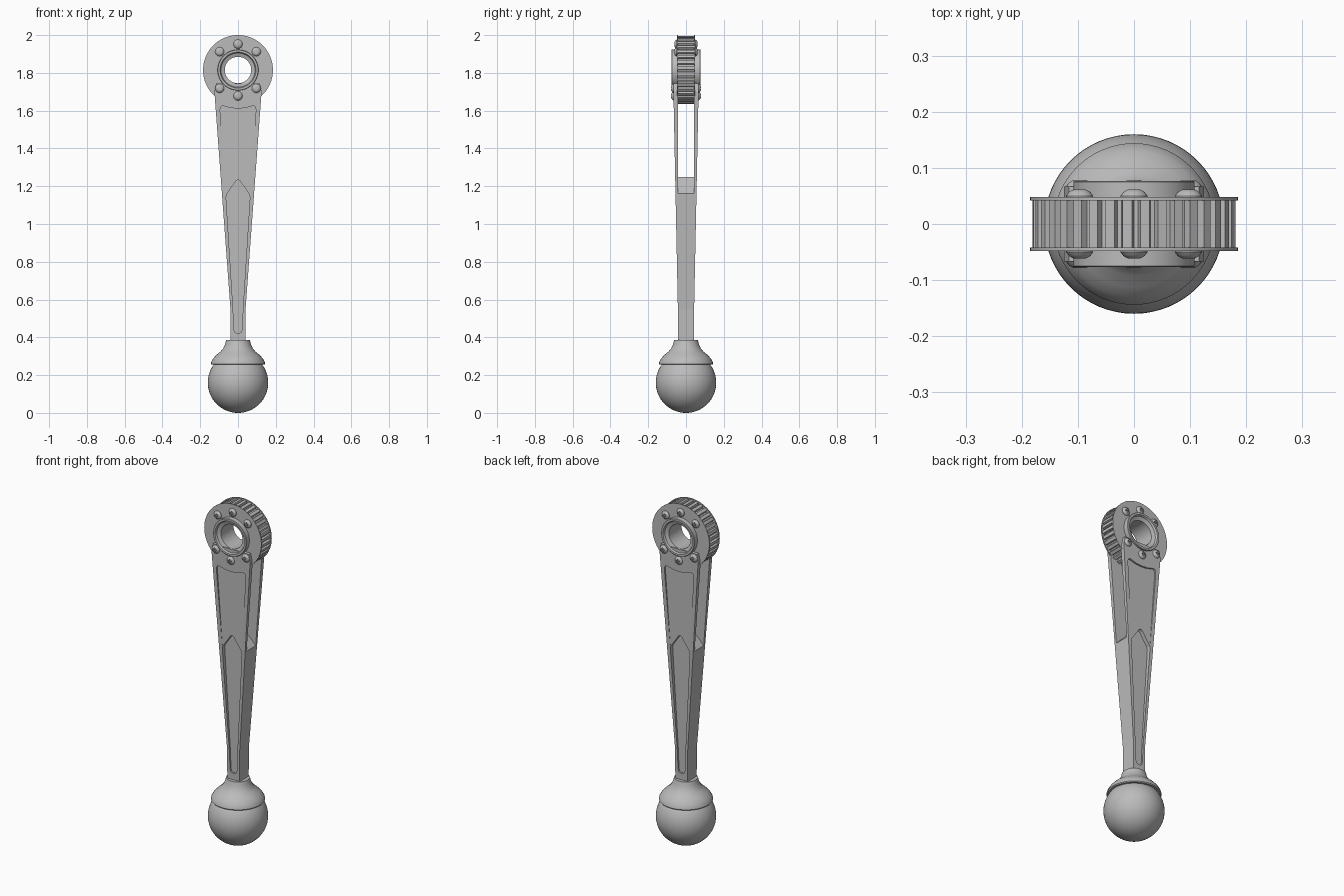
import bpy
import bmesh
from math import sin, cos, pi, radians
from mathutils import Matrix, Vector

if "Cube" in bpy.data.objects:
    bpy.data.objects.remove(bpy.data.objects["Cube"], do_unlink=True)

steel = bpy.data.materials.new("grey steel")
steel.use_nodes = True
GREY = (0.5, 0.5, 0.5, 1)
steel.diffuse_color = GREY
steel.node_tree.nodes["Principled BSDF"].inputs["Base Color"].default_value = GREY

PIVOT = 1.815   # height of the hub axis


def finish(name, bm):
    """Turn a bmesh into a shaded object."""
    bmesh.ops.recalc_face_normals(bm, faces=bm.faces)
    mesh = bpy.data.meshes.new(name)
    bm.to_mesh(mesh)
    bm.free()
    obj = bpy.data.objects.new(name, mesh)
    bpy.context.collection.objects.link(obj)
    mesh.materials.append(steel)
    return obj


def smooth(obj, angle=32):
    bpy.ops.object.select_all(action='DESELECT')
    obj.select_set(True)
    bpy.context.view_layer.objects.active = obj
    bpy.ops.object.shade_smooth_by_angle(angle=radians(angle))


def prism(name, outline, y0, y1):
    """Extrude an (x, z) outline along y."""
    bm = bmesh.new()
    face = bm.faces.new([bm.verts.new((x, y0, z)) for x, z in outline])
    out = bmesh.ops.extrude_face_region(bm, geom=[face])
    moved = [v for v in out["geom"] if isinstance(v, bmesh.types.BMVert)]
    bmesh.ops.translate(bm, verts=moved, vec=(0, y1 - y0, 0))
    return finish(name, bm)


def lathe(name, profile, matrix=Matrix(), closed=False, steps=64):
    """Revolve an (r, h) profile about z, then place it."""
    bm = bmesh.new()
    vs = [bm.verts.new((r, 0, h)) for r, h in profile]
    pairs = list(zip(vs, vs[1:])) + ([(vs[-1], vs[0])] if closed else [])
    edges = [bm.edges.new(p) for p in pairs]
    bmesh.ops.spin(bm, geom=vs + edges, cent=(0, 0, 0), axis=(0, 0, 1),
                   angle=2 * pi, steps=steps, use_merge=True)
    bmesh.ops.remove_doubles(bm, verts=bm.verts, dist=1e-5)
    bmesh.ops.transform(bm, matrix=matrix, verts=bm.verts)
    return finish(name, bm)


def cut(target, cutter):
    mod = target.modifiers.new("cut", 'BOOLEAN')
    mod.operation, mod.solver, mod.object = 'DIFFERENCE', 'EXACT', cutter
    bpy.context.view_layer.objects.active = target
    bpy.ops.object.modifier_apply(modifier=mod.name)
    bpy.data.objects.remove(cutter, do_unlink=True)


def mirrored(half):
    """Complete an outline listed on +x from bottom to top."""
    return half + [(-x, z) for x, z in reversed(half) if x > 0]


def facing(side, x=0, y=0, z=PIVOT):
    """Place a lathe with its axis along y, pointing to the given side."""
    return Matrix.Translation((x, y, z)) @ Matrix.Rotation(-side * pi / 2, 4, 'X')


# Ball knob and its flared cap
R = 0.16
ball = lathe("ball_knob", [(R * sin(pi * i / 32), R - R * cos(pi * i / 32))
                           for i in range(33)])
cap = lathe("knob_cap", [(0, .255), (.14, .255), (.144, .26), (.141, .272), (.13, .29),
                         (.113, .308), (.092, .325), (.078, .342), (.069, .362),
                         (.063, .385), (0, .385)])
smooth(ball)
smooth(cap)

# Tapered arm, lofted through rectangular sections
bm = bmesh.new()
rings = []
for z, hx, hy in [(.37, .04, .042), (.55, .04, .043), (1.62, .119, .065),
                  (1.7, .125, .0665), (1.745, .116, .067)]:
    rings.append([bm.verts.new((sx * hx, sy * hy, z))
                  for sx, sy in ((-1, -1), (1, -1), (1, 1), (-1, 1))])
for a, b in zip(rings, rings[1:]):
    for i in range(4):
        j = (i + 1) % 4
        bm.faces.new((a[i], a[j], b[j], b[i]))
bm.faces.new(rings[0])
bm.faces.new(rings[-1])
arm = finish("forked_arm", bm)

# Fork slot with a ridged floor
cut(arm, prism("slot", [(-.2, 1.04), (0, 1.25), (.2, 1.04), (.2, 1.9), (-.2, 1.9)],
               -.042, .042))

# Shallow upper panel and deep pointed pocket on both faces
panel = mirrored([(.055, 1.05), (.094, 1.59), (.094, 1.61), (.09, 1.622),
                  (.08, 1.626), (.06, 1.62), (.035, 1.614), (0, 1.611)])
pocket = mirrored([(.009, .424), (.018, .43), (.022, .445), (.026, .55),
                   (.063, 1.14), (.061, 1.155), (.012, 1.227), (0, 1.235)])
for side in (-1, 1):
    cut(arm, prism("panel", panel, side * .055, side * .1))
    cut(arm, prism("pocket", pocket, side * .033, side * .1))

# Toothed wheel
TEETH = 36
teeth = []
for i in range(TEETH):
    for f, r in ((.0, .168), (.25, .168), (.36, .181), (.89, .181)):
        a = 2 * pi * (i + f) / TEETH
        teeth.append((r * sin(a), PIVOT + r * cos(a)))
gear = prism("toothed_wheel", teeth, -.043, .043)
cut(gear, lathe("bore", [(0, -.2), (.1, -.2), (.1, .2), (0, .2)], facing(1)))

# Hub with chamfered bore, and the two side flanges
half = [(.07, .058), (.09, .066), (.095, .077), (.106, .077), (.108, .075)]
hub = lathe("hub", half + [(r, -h) for r, h in reversed(half)], facing(1), closed=True)
smooth(hub)
for side, label in ((-1, "front"), (1, "back")):
    flange = lathe(label + "_flange", [(.1, .042), (.185, .042), (.185, .048), (.1, .048)],
                   facing(side), closed=True, steps=96)
    smooth(flange)

# Cross-slotted screws around the hub
w, l = .003, .011
cross = [(w, l), (w, w), (l, w), (l, -w), (w, -w), (w, -l),
         (-w, -l), (-w, -w), (-l, -w), (-l, w), (-w, w), (-w, l)]
for side, label in ((-1, "front"), (1, "back")):
    for deg in (-45, 0, 45, 135, 180, 225):
        a = radians(deg)
        x, z = .137 * sin(a), PIVOT + .137 * cos(a)
        seat = .047 if cos(a) > 0 else .064
        screw = lathe(f"{label}_screw", [(0, -.004), (.024, -.004), (.024, .003),
                                         (.019, .01), (.012, .014), (0, .015)],
                      facing(side, x, side * seat, z), steps=24)
        cut(screw, prism("cross", [(x + p, z + q) for p, q in cross],
                         side * (seat + .008), side * .12))
        smooth(screw)
